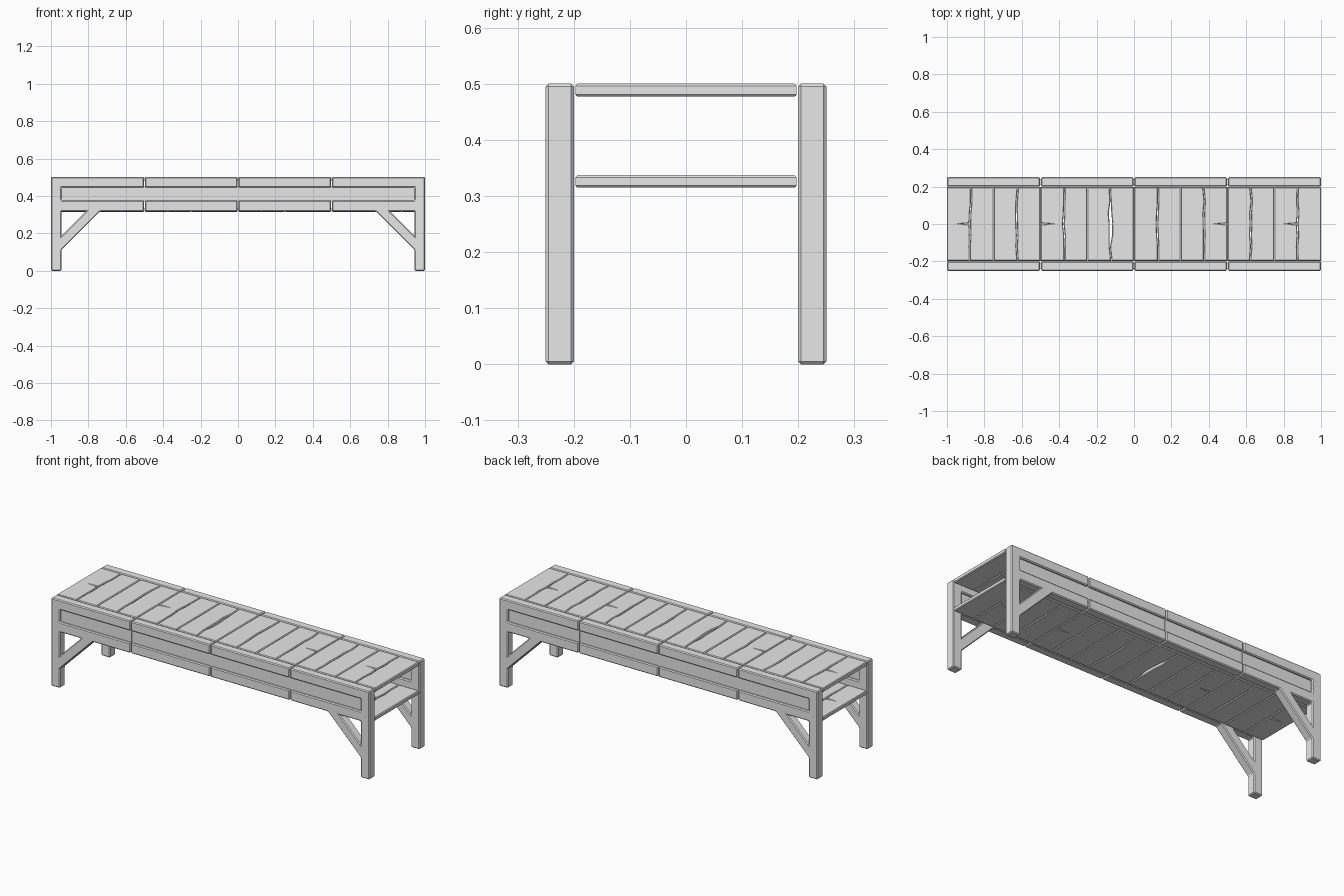
import bpy, bmesh, random
from mathutils import Vector

random.seed(4)
if "Cube" in bpy.data.objects:
    bpy.data.objects.remove(bpy.data.objects["Cube"])

grey = bpy.data.materials.new("plain_grey")
grey.use_nodes = True
grey.diffuse_color = (0.8, 0.8, 0.8, 1)
grey.node_tree.nodes["Principled BSDF"].inputs["Base Color"].default_value = (0.8, 0.8, 0.8, 1)


def prism(name, loops, axis, low, high, bevel=0.005, rim_only=False):
    """Extrude flat outlines (later loops are holes) along y or z and bevel the edges."""
    bm = bmesh.new()
    place = (lambda u, v: (u, low, v)) if axis == 1 else (lambda u, v: (u, v, low))
    edges = []
    for loop in loops:
        vs = [bm.verts.new(place(u, v)) for u, v in loop]
        edges += [bm.edges.new((a, b)) for a, b in zip(vs, vs[1:] + vs[:1])]
    if len(loops) == 1:
        bm.faces.new(vs)
    else:
        bmesh.ops.triangle_fill(bm, edges=edges, use_beauty=True)
    result = bmesh.ops.extrude_face_region(bm, geom=bm.faces[:], use_keep_orig=True)
    shift = Vector((0, 0, 0))
    shift[axis] = high - low
    bmesh.ops.translate(bm, vec=shift,
                        verts=[g for g in result["geom"] if isinstance(g, bmesh.types.BMVert)])
    bmesh.ops.recalc_face_normals(bm, faces=bm.faces[:])
    sharp = [e for e in bm.edges if e.calc_face_angle(0) > 0.5 and
             (not rim_only or abs(e.verts[0].co[axis] - e.verts[1].co[axis]) < 0.001)]
    if bevel:
        bmesh.ops.bevel(bm, geom=sharp, offset=bevel, segments=1, profile=0.5,
                        affect='EDGES', clamp_overlap=True)
    bmesh.ops.recalc_face_normals(bm, faces=bm.faces[:])
    mesh = bpy.data.meshes.new(name)
    bm.to_mesh(mesh)
    bm.free()
    mesh.materials.append(grey)
    obj = bpy.data.objects.new(name, mesh)
    bpy.context.scene.collection.objects.link(obj)
    return obj


def box(x0, x1, z0, z1):
    return [(x0, z0), (x1, z0), (x1, z1), (x0, z1)]


# Side frames: legs with braces, rails and recessed panels
TOP, RAIL, PANEL_TOP, PANEL_LOW = 0.5, 0.318, 0.445, 0.375
INNER, SEAM = 0.945, 0.502
leg_outline = [(1, 0), (INNER, 0), (INNER, 0.11), (0.737, RAIL), (SEAM, RAIL),
               (SEAM, PANEL_LOW), (INNER, PANEL_LOW), (INNER, PANEL_TOP),
               (SEAM, PANEL_TOP), (SEAM, TOP), (1, TOP)]
brace_hole = [(INNER, 0.185), (INNER, RAIL), (0.812, RAIL)]

for side, face in ((-1, "front"), (1, "back")):
    y0, y1 = sorted((side * 0.2, side * 0.25))
    for sx, hand in ((-1, "right"), (1, "left")):
        loops = [[(sx * x, z) for x, z in loop] for loop in (leg_outline, brace_hole)]
        prism(f"{face}_{hand}_leg_frame", loops, 1, y0, y1)
        a, b = sorted((sx * 0.002, sx * 0.498))
        prism(f"{face}_{hand}_top_rail", [box(a, b, PANEL_TOP, TOP)], 1, y0, y1)
        prism(f"{face}_{hand}_bottom_rail", [box(a, b, RAIL, PANEL_LOW)], 1, y0, y1)
        for start, end, part in ((0.001, 0.499, "middle"), (0.501, 0.95, "end")):
            a, b = sorted((sx * start, sx * end))
            prism(f"{face}_{hand}_{part}_panel", [box(a, b, PANEL_LOW - 0.005, PANEL_TOP + 0.005)],
                  1, y0 + 0.012, y1 - 0.012, 0)

# Plank edges: straight at even seams, worn and wavy at odd ones
PITCH, COUNT = 0.125, 16
YS = [-0.197, -0.12, -0.06, -0.004, 0.004, 0.06, 0.12, 0.197]
wave = {k: [random.uniform(-0.005, 0.005) for _ in YS] for k in range(1, COUNT, 2)}
for w in wave.values():
    w[4] = w[3]
NOTCHES = {(0, 1), (4, -1), (11, 1), (14, 1)}


def plank_edge(plank, hand):
    seam = plank + (hand + 1) // 2
    x = -1 + seam * PITCH
    if seam in wave:
        worn = 0.006 if seam == 7 else 0.001
        pts = [(x + wave[seam][i] - hand * (0.001 + worn * (abs(y) < 0.11)), y)
               for i, y in enumerate(YS)]
    else:
        gap = 0 if seam in (0, COUNT) else 0.001
        pts = [(x - hand * gap, YS[0]), (x - hand * gap, YS[3]),
               (x - hand * gap, YS[4]), (x - hand * gap, YS[-1])]
    if (plank, hand) in NOTCHES:
        pts.insert(len(pts) // 2, (x - hand * 0.042, 0.001))
    return pts


# Two decks of planks between the side frames
for deck, low, high in (("top", 0.477, 0.5), ("lower", 0.315, 0.337)):
    for p in range(COUNT):
        outline = plank_edge(p, 1) + plank_edge(p, -1)[::-1]
        prism(f"{deck}_plank_{p + 1}", [outline], 2, low, high, 0.004, rim_only=True)
